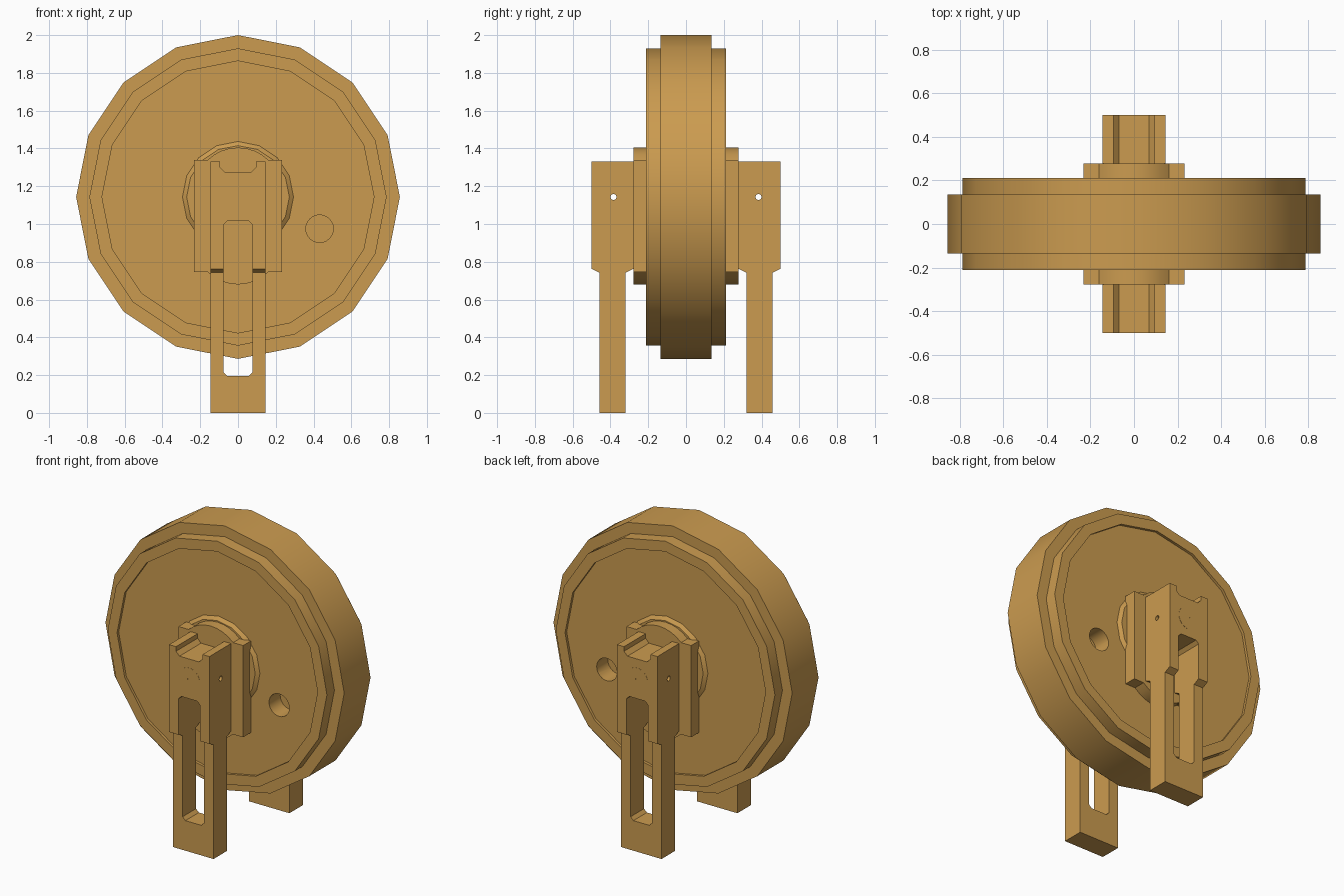
import bpy, bmesh
from math import sin, cos, pi, radians, atan2, asin

if "Cube" in bpy.data.objects:
    bpy.data.objects.remove(bpy.data.objects["Cube"])

HUB_Z = 1.143
MAT = bpy.data.materials.new("ochre")
MAT.diffuse_color = (0.60, 0.33, 0.08, 1)
MAT.use_nodes = True
MAT.node_tree.nodes["Principled BSDF"].inputs["Base Color"].default_value = MAT.diffuse_color


def finish(name, bm):
    bmesh.ops.recalc_face_normals(bm, faces=bm.faces[:])
    mesh = bpy.data.meshes.new(name)
    bm.to_mesh(mesh)
    bm.free()
    mesh.materials.append(MAT)
    ob = bpy.data.objects.new(name, mesh)
    bpy.context.collection.objects.link(ob)
    return ob


def prism(name, pts, axis, a, b):
    """Extrude a 2D outline along x (pts are y,z) or y (pts are x,z)."""
    bm = bmesh.new()
    def put(p, t):
        return bm.verts.new((t, p[0], p[1]) if axis == 'X' else (p[0], t, p[1]))
    r0 = [put(p, a) for p in pts]
    r1 = [put(p, b) for p in pts]
    bm.faces.new(r0)
    bm.faces.new(r1)
    n = len(pts)
    for i in range(n):
        j = (i + 1) % n
        bm.faces.new((r0[i], r0[j], r1[j], r1[i]))
    return finish(name, bm)


def lathe(name, profile, sides=16):
    """Spin (radius, y) points about the axle; first and last rings are capped."""
    bm = bmesh.new()
    rings = [[bm.verts.new((r * sin(2 * pi * i / sides), y, HUB_Z + r * cos(2 * pi * i / sides)))
              for i in range(sides)] for r, y in profile]
    for p, q in zip(rings, rings[1:]):
        for i in range(sides):
            j = (i + 1) % sides
            bm.faces.new((p[i], p[j], q[j], q[i]))
    bm.faces.new(rings[0])
    bm.faces.new(rings[-1])
    return finish(name, bm)


def circle(cx, cz, r, n=24):
    return [(cx + r * cos(2 * pi * i / n), cz + r * sin(2 * pi * i / n)) for i in range(n)]


def cut(ob, *cutters):
    for c in cutters:
        m = ob.modifiers.new("cut", 'BOOLEAN')
        m.operation, m.solver, m.object = 'DIFFERENCE', 'EXACT', c
        dg = bpy.context.evaluated_depsgraph_get()
        mesh = bpy.data.meshes.new_from_object(ob.evaluated_get(dg))
        ob.modifiers.clear()
        ob.data = mesh
        bpy.data.objects.remove(c)


def smooth(ob):
    bpy.ops.object.select_all(action='DESELECT')
    ob.select_set(True)
    bpy.context.view_layer.objects.active = ob
    bpy.ops.object.shade_smooth_by_angle(angle=radians(30))


# Wheel: stepped tread, shallow dished faces and a raised hub collar
half = [(0.262, 0.212), (0.272, 0.212), (0.294, 0.195), (0.72, 0.195),
        (0.72, 0.212), (0.787, 0.212), (0.787, 0.135), (0.857, 0.135)]
wheel = lathe("wheel", half + [(r, -y) for r, y in reversed(half)])
for s in (1, -1):
    cut(wheel, prism("hole_cutter", circle(0.432, 0.975, 0.073), 'Y', s * 0.08, s * 0.3))
smooth(wheel)

for s, side in ((-1, "front"), (1, "back")):
    # Bearing block with bowed tabs on its top and bottom edges
    zc, hh, r = 1.0425, 0.2975, 0.2295
    a = asin(0.16 / r)
    bow = [(r * sin(a * k / 4), 0.3625 - r + r * cos(a * k / 4)) for k in range(-4, 5)]
    outline = [(-0.232, hh)] + bow + [(0.232, hh)]
    outline = [(x, zc + z) for x, z in outline] + [(-x, zc - z) for x, z in outline]
    smooth(prism(side + "_bearing_block", outline, 'Y', s * 0.2, s * 0.279))

    # Upright support, wider at the head than the leg
    prof = [(0.32, 0), (0.458, 0), (0.458, 0.742), (0.5, 0.763), (0.5, 1.33),
            (0.278, 1.33), (0.278, 0.763), (0.32, 0.742)]
    post = prism(side + "_support", [(s * y, z) for y, z in prof], 'X', -0.145, 0.145)
    w, c = 0.077, 0.02
    slot = [(-w, 0.195 + c), (-w + c, 0.195), (w - c, 0.195), (w, 0.195 + c),
            (w, 1.017 - c), (w - c, 1.017), (-w + c, 1.017), (-w, 1.017 - c)]
    notch = [(-0.095, 1.4), (-0.095, 1.30), (-0.07, 1.275),
             (0.07, 1.275), (0.095, 1.30), (0.095, 1.4)]
    cut(post,
        prism("slot_cutter", slot, 'Y', s * 0.2, s * 0.6),
        prism("notch_cutter", notch, 'Y', s * 0.2, s * 0.6),
        prism("pin_cutter", circle(s * 0.384, HUB_Z, 0.016, 12), 'X', -0.3, 0.3))

    # Axle end showing flush in the support, with a centre dimple
    axle = prism(side + "_axle_end", circle(0, HUB_Z, 0.075), 'Y', s * 0.47, s * 0.501)
    cut(axle, prism("dimple_cutter", circle(0, HUB_Z, 0.011, 10), 'Y', s * 0.485, s * 0.55))
